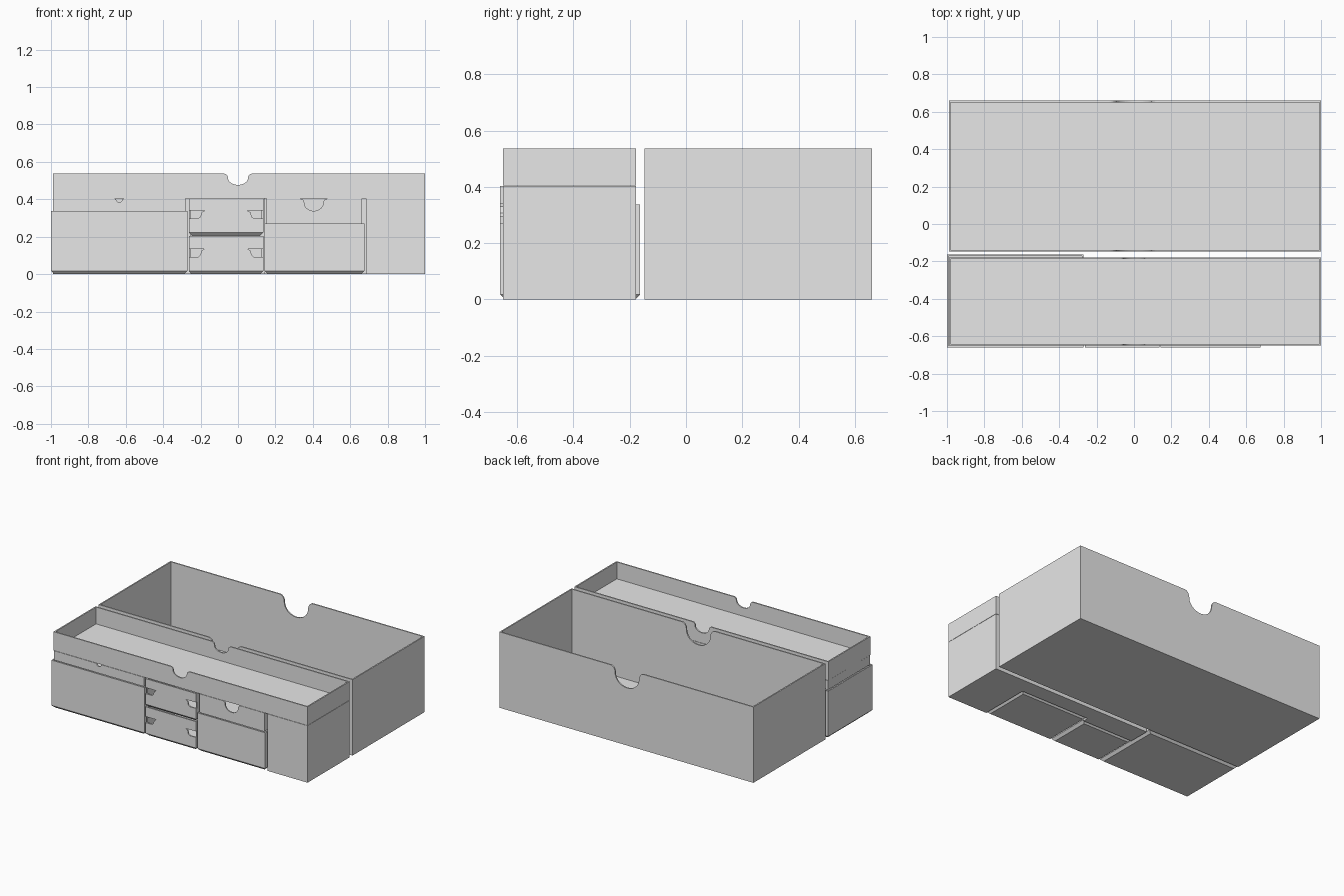
import bpy, bmesh, math
from mathutils import Vector

cube = bpy.data.objects.get("Cube")
if cube:
    bpy.data.objects.remove(cube, do_unlink=True)

grey = bpy.data.materials.new("plain_grey")
grey.use_nodes = True
COLOUR = (0.8, 0.8, 0.8, 1)
grey.diffuse_color = COLOUR
grey.node_tree.nodes["Principled BSDF"].inputs["Base Color"].default_value = COLOUR


def finish(name, bm):
    bmesh.ops.recalc_face_normals(bm, faces=bm.faces)
    mesh = bpy.data.meshes.new(name)
    bm.to_mesh(mesh)
    bm.free()
    mesh.materials.append(grey)
    obj = bpy.data.objects.new(name, mesh)
    bpy.context.collection.objects.link(obj)
    return obj


def prism(name, points, offset):
    """Extrude a flat outline along an offset."""
    bm = bmesh.new()
    face = bm.faces.new([bm.verts.new(p) for p in points])
    new = bmesh.ops.extrude_face_region(bm, geom=[face])["geom"]
    bmesh.ops.translate(bm, vec=offset, verts=[v for v in new if isinstance(v, bmesh.types.BMVert)])
    return finish(name, bm)


def open_box(name, x, y, z, wall=0.013, chamfer=0):
    """Thin-walled box without a lid, optionally chamfered underneath."""
    bm = bmesh.new()
    bmesh.ops.create_cube(bm, size=1)
    for v in bm.verts:
        v.co = Vector([a + (c + 0.5) * (b - a) for c, (a, b) in zip(v.co, (x, y, z))])
    if chamfer:
        low = [e for e in bm.edges if all(v.co.z < z[0] + 0.001 for v in e.verts)]
        bmesh.ops.bevel(bm, geom=low, offset=chamfer, segments=1, affect='EDGES')
    bm.normal_update()
    top = max(bm.faces, key=lambda f: f.calc_center_median().z)
    bmesh.ops.inset_individual(bm, faces=[top], thickness=wall)
    floor = bmesh.ops.extrude_discrete_faces(bm, faces=[top])["faces"][0]
    for v in floor.verts:
        v.co.z = z[0] + max(wall, chamfer)
    return finish(name, bm)


def cut(obj, cutter):
    mod = obj.modifiers.new("cut", 'BOOLEAN')
    mod.operation, mod.solver, mod.object = 'DIFFERENCE', 'EXACT', cutter
    bpy.context.view_layer.objects.active = obj
    bpy.ops.object.modifier_apply(modifier=mod.name)
    bpy.data.objects.remove(cutter, do_unlink=True)


def finger_notch(obj, cx, top, half, depth, y0, y1):
    """Round thumb cut-out with flared lips, through walls between y0 and y1."""
    inner, lip = half * 0.72, depth * 0.35
    side = [(half, 0.02)]
    for i in range(7):
        a = math.pi / 2 * i / 6
        side.append((half - (half - inner) * math.sin(a), -lip * (1 - math.cos(a))))
    for i in range(1, 13):
        a = math.pi / 2 * i / 12
        side.append((inner * math.cos(a), -lip - (depth - lip) * math.sin(a)))
    outline = side + [(-px, pz) for px, pz in reversed(side[:-1])]
    points = [(cx + px, y0, top + pz) for px, pz in outline]
    cut(obj, prism("notch_cutter", points, (0, y1 - y0, 0)))


# Large rear bin
rear = open_box("rear_bin", (-0.99, 1), (-0.147, 0.66), (0, 0.537))
finger_notch(rear, 0, 0.537, 0.13, 0.13, -0.3, 0.8)

# Long tray on top of the front group
tray = open_box("top_tray", (-0.99, 1), (-0.65, -0.178), (0.405, 0.537))
finger_notch(tray, 0, 0.537, 0.075, 0.06, -0.8, 0)

# Support block wrapping behind the front drawers
outline = [(1, -0.65), (1, -0.178), (-0.255, -0.178), (-0.255, -0.33),
           (0.145, -0.33), (0.145, -0.29), (0.685, -0.29), (0.685, -0.65)]
prism("support_block", [(x, y, 0) for x, y in outline], (0, 0, 0.403))

# Wide box with its shallow tray
open_box("wide_box", (-1, -0.27), (-0.66, -0.163), (0, 0.337), chamfer=0.017)
wide = open_box("wide_box_tray", (-0.988, -0.28), (-0.65, -0.178), (0.338, 0.403))
finger_notch(wide, -0.635, 0.403, 0.022, 0.018, -0.8, -0.5)

# Two stacked small boxes with corner grips in the front
for name, z0, z1 in (("lower_small_box", 0, 0.204), ("upper_small_box", 0.205, 0.403)):
    box = open_box(name, (-0.263, 0.135), (-0.66, -0.338), (z0, z1), chamfer=0.017)
    for edge, s in ((-0.263, 1), (0.135, -1)):
        grip = [(-0.01, 0.135), (0.085, 0.135), (0.068, 0.125), (0.062, 0.102),
                (0.05, 0.092), (-0.01, 0.092)]
        pts = [(edge + s * gx, -0.7, z0 + gz) for gx, gz in grip]
        cut(box, prism("grip_cutter", pts, (0, 0.05, 0)))

# Medium box with its notched tray
open_box("medium_box", (0.143, 0.675), (-0.66, -0.298), (0, 0.27), chamfer=0.017)
medium = open_box("medium_box_tray", (0.152, 0.662), (-0.65, -0.305), (0.271, 0.403))
finger_notch(medium, 0.405, 0.403, 0.07, 0.065, -0.8, -0.5)
